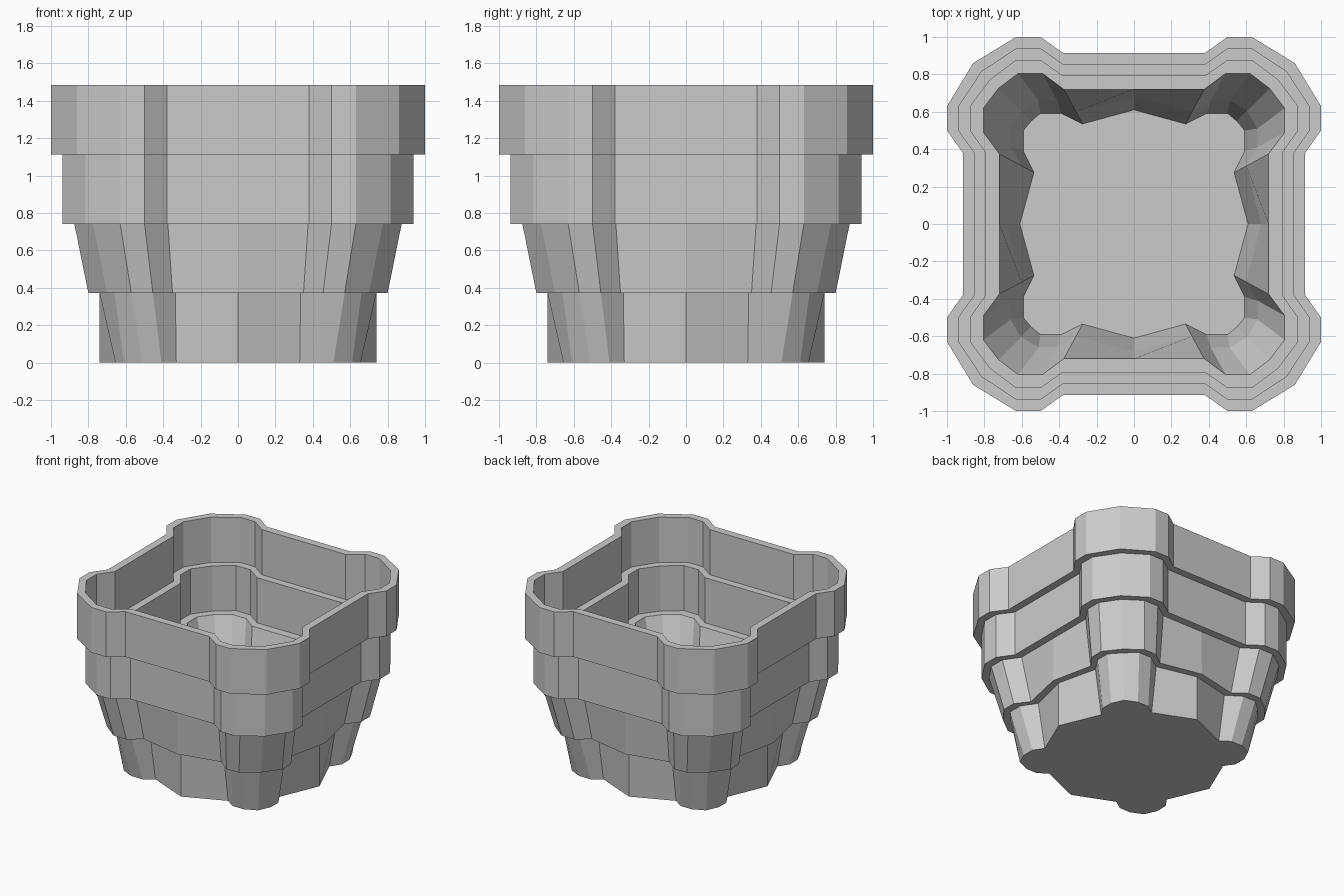
import bpy, bmesh

if "Cube" in bpy.data.objects:
    bpy.data.objects.remove(bpy.data.objects["Cube"])


def outline(z, px, py, a, b, e, d, m):
    """Four-lobed outline: pinch (px,py), lobe flat a..b at e, diagonal d, side middle m."""
    side = [(-b, -e), (-a, -e), (-px, -py), (0, -m), (px, -py), (a, -e), (b, -e), (d, -d)]
    pts = []
    for _ in range(4):
        pts += [(x, y, z) for x, y in side]
        side = [(-y, x) for x, y in side]
    return pts


def loft(name, rings, caps):
    """Skin the rings in order; cap both ends, or join the last ring to the first."""
    bm = bmesh.new()
    loops = [[bm.verts.new(p) for p in r] for r in rings]
    n = len(loops[0])
    pairs = list(zip(loops, loops[1:]))
    if caps:
        bm.faces.new(loops[0][::-1])
        bm.faces.new(loops[-1])
    else:
        pairs.append((loops[-1], loops[0]))
    for lo, hi in pairs:
        for i in range(n):
            j = (i + 1) % n
            bm.faces.new((lo[i], lo[j], hi[j], hi[i]))
    bmesh.ops.recalc_face_normals(bm, faces=bm.faces)
    me = bpy.data.meshes.new(name)
    bm.to_mesh(me)
    bm.free()
    ob = bpy.data.objects.new(name, me)
    bpy.context.collection.objects.link(ob)
    return ob


def straight(z, inset):
    """Upper-tier outline moved inward by inset."""
    return outline(z, 0.38, 0.915 - inset, 0.50, 0.63, 1.0 - inset,
                   0.86 - 0.72 * inset, 0.915 - inset)


H = 0.371

# tapered lower two tiers with floor: outside upward, then inside downward
loft("lower_body", [
    outline(0, 0.33, 0.60, 0.41, 0.51, 0.655, 0.61, 0.74),
    outline(H, 0.335, 0.66, 0.455, 0.57, 0.74, 0.66, 0.74),
    outline(H, 0.35, 0.72, 0.455, 0.57, 0.80, 0.70, 0.795),
    outline(2 * H, 0.375, 0.79, 0.50, 0.63, 0.875, 0.775, 0.79),
    outline(2 * H, 0.375, 0.72, 0.49, 0.62, 0.805, 0.725, 0.72),
    outline(H, 0.31, 0.60, 0.41, 0.51, 0.66, 0.605, 0.68),
    outline(0.06, 0.275, 0.535, 0.39, 0.50, 0.592, 0.55, 0.61),
], True)

# straight upper tiers, each a hollow ring
for name, k, inset in (("middle_tier", 2, 0.062), ("rim_tier", 3, 0.0)):
    z0, z1 = k * H, (k + 1) * H
    loft(name, [straight(z0, inset), straight(z1, inset),
                straight(z1, inset + 0.063), straight(z0, inset + 0.063)], False)
